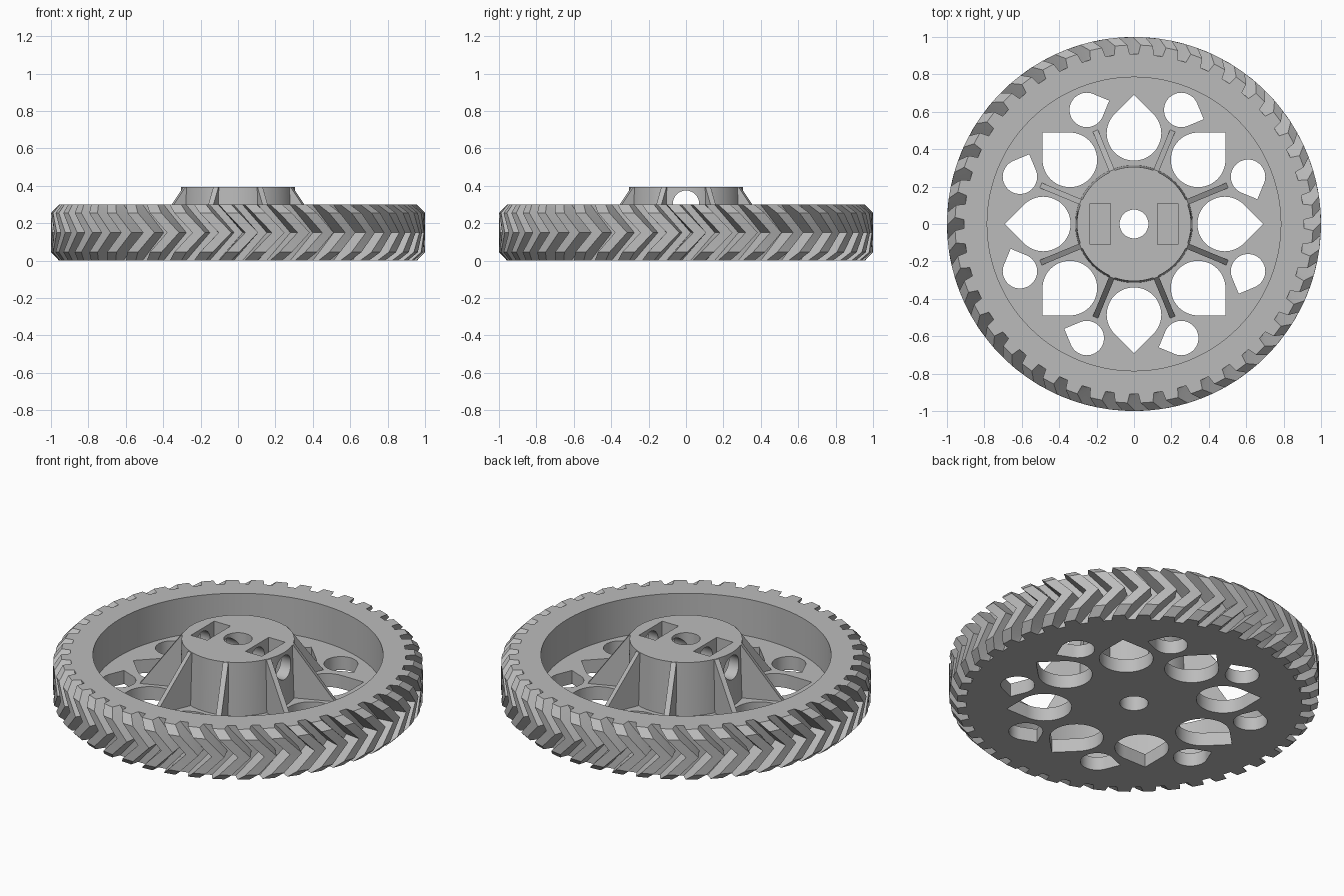
import bpy, bmesh
from math import pi, sin, cos, radians
from mathutils import Matrix

default = bpy.data.objects.get("Cube")
if default:
    bpy.data.objects.remove(default, do_unlink=True)

grey = bpy.data.materials.new("plain grey")
grey.use_nodes = True
grey.diffuse_color = (0.5, 0.5, 0.5, 1)
grey.node_tree.nodes["Principled BSDF"].inputs["Base Color"].default_value = (0.5, 0.5, 0.5, 1)

FLOOR, RIM_TOP, HUB_TOP = 0.08, 0.30, 0.395
TEETH = 44


def make(name, bm):
    bmesh.ops.recalc_face_normals(bm, faces=bm.faces)
    mesh = bpy.data.meshes.new(name)
    bm.to_mesh(mesh)
    bm.free()
    mesh.materials.append(grey)
    ob = bpy.data.objects.new(name, mesh)
    bpy.context.collection.objects.link(ob)
    return ob


def loft(bm, rings):
    """Skin a stack of closed point rings and cap both ends."""
    loops = [[bm.verts.new(p) for p in ring] for ring in rings]
    n = len(loops[0])
    for a, b in zip(loops, loops[1:]):
        for i in range(n):
            j = (i + 1) % n
            bm.faces.new((a[i], a[j], b[j], b[i]))
    bm.faces.new(loops[0])
    bm.faces.new(loops[-1])


def prism(bm, outline, z0, z1):
    loft(bm, [[(x, y, z) for x, y in outline] for z in (z0, z1)])


def circle(r, n=96):
    return [(r * cos(2 * pi * i / n), r * sin(2 * pi * i / n)) for i in range(n)]


def teardrop(dist, angle, r, turn):
    """Round hole with a right-angled tip pointing at angle + turn."""
    cx, cy, tip = dist * cos(angle), dist * sin(angle), angle + turn
    pts = [(cx + r * cos(tip + a), cy + r * sin(tip + a))
           for a in (radians(45 + 270 * i / 36) for i in range(37))]
    return pts + [(cx + r * 2 ** 0.5 * cos(tip), cy + r * 2 ** 0.5 * sin(tip))]


def cut(ob, cutters):
    """Subtract the cutters, bake the result and discard them."""
    for c in cutters:
        c.hide_render = True
        mod = ob.modifiers.new("cut", 'BOOLEAN')
        mod.operation, mod.solver, mod.object = 'DIFFERENCE', 'EXACT', c
    deps = bpy.context.evaluated_depsgraph_get()
    baked = bpy.data.meshes.new_from_object(ob.evaluated_get(deps))
    ob.modifiers.clear()
    ob.data = baked
    for c in cutters:
        bpy.data.objects.remove(c, do_unlink=True)


# Wheel blank with chevron tread: teeth lean forward up to mid height
def tread_ring(z, tip, root=0.908):
    pitch = 2 * pi / TEETH
    lean = 0.145 * (1 - abs(z - 0.15) / 0.15)
    pts = []
    for k in range(TEETH):
        for frac, r in ((-0.18, root), (0.18, root), (0.26, tip), (0.74, tip)):
            a = (k + frac) * pitch + lean
            pts.append((r * cos(a), r * sin(a), z))
    return pts


bm = bmesh.new()
loft(bm, [tread_ring(z, tip) for z, tip in
          ((0, 0.957), (0.045, 1), (0.15, 1), (0.255, 1), (RIM_TOP, 0.957))])
bmesh.ops.triangulate(bm, faces=[f for f in bm.faces if len(f.verts) == 4])
wheel = make("wheel_with_tread", bm)

# Pocket inside the rim, then the web windows and axle bore
bm = bmesh.new()
prism(bm, circle(0.785, 128), FLOOR, 0.5)
pocket = make("pocket_cutter", bm)
bm = bmesh.new()
prism(bm, circle(0.077, 48), -0.1, 0.2)
for k in range(8):
    a = k * pi / 4
    prism(bm, teardrop(0.485, a, 0.146, 0), -0.1, 0.2)
    prism(bm, teardrop(0.66, a + pi / 8, 0.092, -pi / 2), -0.1, 0.2)
windows = make("window_cutter", bm)
cut(wheel, [pocket, windows])

# Hub with axle bore, two nut slots and a cross hole for set screws
bm = bmesh.new()
loft(bm, [[(x, y, z) for x, y in circle(r)] for r, z in ((0.314, FLOOR), (0.305, HUB_TOP))])
hub = make("hub", bm)
bm = bmesh.new()
prism(bm, circle(0.077, 48), 0, 0.6)
bore = make("bore_cutter", bm)
bm = bmesh.new()
for x in (-0.18, 0.18):
    prism(bm, [(x + sx * 0.054, sy * 0.11) for sx, sy in ((-1, -1), (1, -1), (1, 1), (-1, 1))],
          0.195, 0.6)
slots = make("slot_cutter", bm)
bm = bmesh.new()
prism(bm, circle(0.07, 48), -0.5, 0.5)
bm.transform(Matrix.Translation((0, 0, 0.305)) @ Matrix.Rotation(pi / 2, 4, 'Y'))
cross = make("cross_hole_cutter", bm)
cut(hub, [bore, slots, cross])

# Eight sloping ribs bracing the hub
bm = bmesh.new()
for k in range(8):
    turn = Matrix.Rotation((k + 0.5) * pi / 4, 4, 'Z')
    side = [(0.298, 0.075), (0.543, 0.075), (0.31, 0.393), (0.298, 0.393)]
    part = bmesh.new()
    loft(part, [[(x, y, z) for x, z in side] for y in (-0.015, 0.015)])
    part.transform(turn)
    tmp = bpy.data.meshes.new("rib_tmp")
    part.to_mesh(tmp)
    part.free()
    bm.from_mesh(tmp)
    bpy.data.meshes.remove(tmp)
ribs = make("hub_ribs", bm)

# Smooth round walls, keep hard edges
bpy.ops.object.select_all(action='DESELECT')
for ob in (wheel, hub):
    ob.select_set(True)
bpy.context.view_layer.objects.active = wheel
bpy.ops.object.shade_smooth_by_angle(angle=radians(20))
